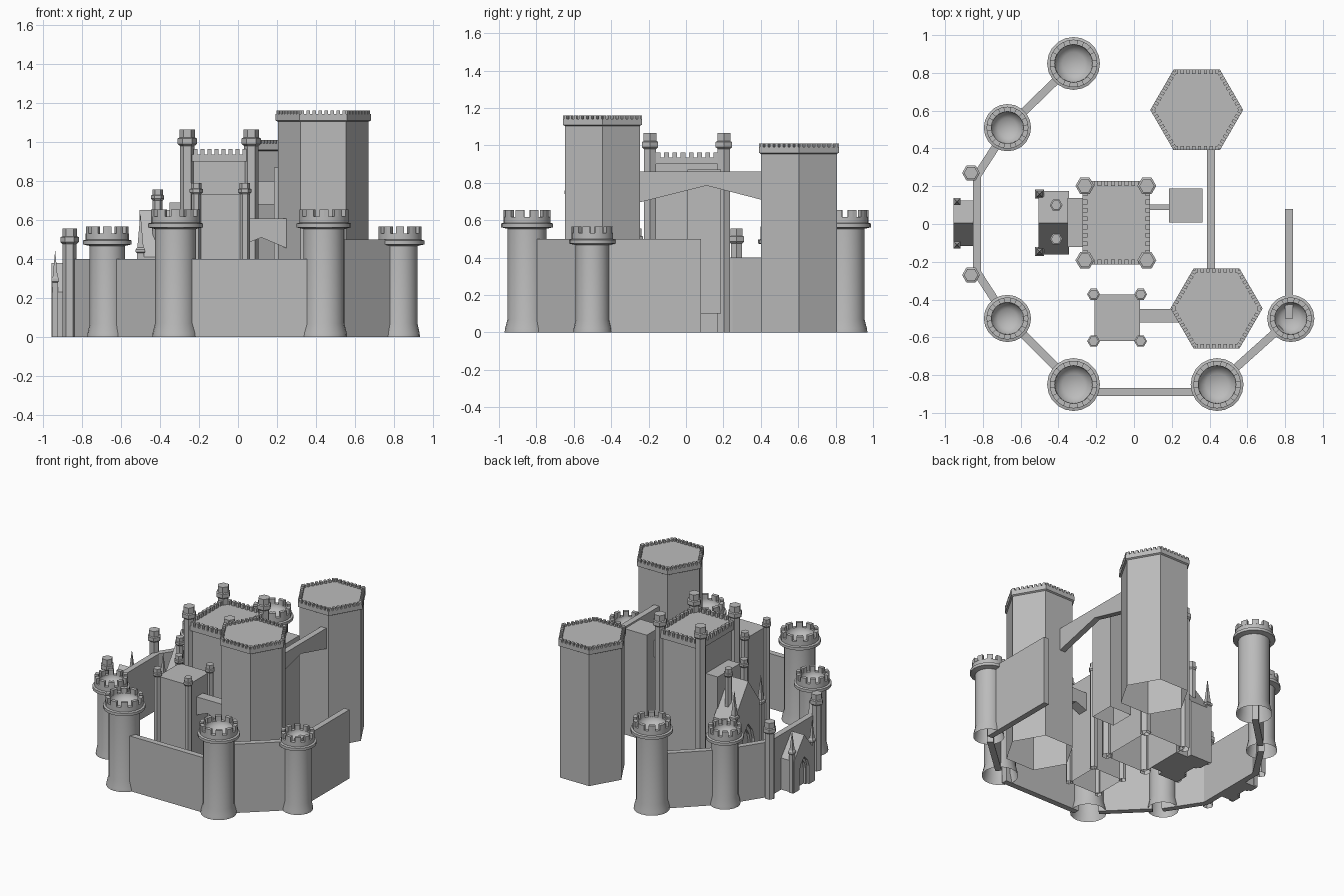
import bpy, bmesh
from math import sin, cos, pi, radians
from mathutils import Vector as V

cube = bpy.data.objects.get("Cube")
if cube:
    bpy.data.objects.remove(cube, do_unlink=True)

stone = bpy.data.materials.new("grey_stone")
stone.use_nodes = True
stone.diffuse_color = (0.5, 0.5, 0.5, 1)
stone.node_tree.nodes["Principled BSDF"].inputs["Base Color"].default_value = (0.5, 0.5, 0.5, 1)


def finish(name, bm, smooth=None, loc=(0, 0, 0), recalc=True):
    bmesh.ops.remove_doubles(bm, verts=bm.verts, dist=1e-5)
    if recalc:
        bmesh.ops.recalc_face_normals(bm, faces=bm.faces)
    mesh = bpy.data.meshes.new(name)
    bm.to_mesh(mesh)
    bm.free()
    mesh.materials.append(stone)
    ob = bpy.data.objects.new(name, mesh)
    ob.location = loc
    bpy.context.collection.objects.link(ob)
    if smooth:
        for o in bpy.context.selected_objects:
            o.select_set(False)
        ob.select_set(True)
        bpy.context.view_layer.objects.active = ob
        bpy.ops.object.shade_smooth_by_angle(angle=radians(smooth))
    return ob


def sweep(bm, pts, vec, open_start=False):
    """Extrude an outline along a vector."""
    a = [bm.verts.new(p) for p in pts]
    b = [bm.verts.new(V(p) + V(vec)) for p in pts]
    n = len(a)
    for i in range(n):
        j = (i + 1) % n
        bm.faces.new((a[i], a[j], b[j], b[i]))
    bm.faces.new(b)
    if not open_start:
        bm.faces.new(a[::-1])


def solid(name, pts, vec, open_start=False):
    bm = bmesh.new()
    sweep(bm, pts, vec, open_start)
    return finish(name, bm)


def box(name, x0, x1, y0, y1, z0, z1, open_start=False):
    return solid(name, [(x0, y0, z0), (x1, y0, z0), (x1, y1, z0), (x0, y1, z0)],
                 (0, 0, z1 - z0), open_start)


def ring(r, n, z=0, turn=0):
    return [(r * cos(turn + 2 * pi * i / n), r * sin(turn + 2 * pi * i / n), z) for i in range(n)]


def lathe(name, profile, n, loc, smooth=None, turn=0, recalc=True):
    bm = bmesh.new()
    rows = [[bm.verts.new(p) for p in ring(max(r, 1e-7), n, z, turn)] for r, z in profile]
    for a, b in zip(rows, rows[1:]):
        for i in range(n):
            j = (i + 1) % n
            bm.faces.new((a[i], a[j], b[j], b[i]))
    return finish(name, bm, smooth, (*loc, 0), recalc)


def crenellate(name, corners, z0, z1, depth, count):
    """Row of merlons just inside each edge of a counter-clockwise outline."""
    bm = bmesh.new()
    for p, q in zip(corners, corners[1:] + corners[:1]):
        p, q = V(p[:2]), V(q[:2])
        d = (q - p).normalized()
        inward = V((-d.y, d.x)) * depth
        for k in range(count):
            a = p.lerp(q, (k + 0.22) / count)
            b = p.lerp(q, (k + 0.78) / count)
            sweep(bm, [(*c, z0) for c in (a, b, b + inward, a + inward)], (0, 0, z1 - z0))
    finish(name, bm)


# Round wall towers: flared foot, flange, parapet, sunken deck, merlons
def round_tower(x, y, r, top):
    n, flange, par, inner = 20, r + 0.035, r + 0.021, r - 0.005
    sill = top - 0.036
    lathe("round_tower", [(r * 1.14, 0), (r * 1.12, 0.02), (r, 0.07), (r, top - 0.1),
          (flange, top - 0.092), (flange, top - 0.072), (par, top - 0.068),
          (par, sill), (inner, sill)], n, (x, y), 35)
    lathe("round_tower_deck", [(inner, sill), (inner * 0.97, sill - 0.025),
          (inner * 0.6, sill - 0.05), (0, sill - 0.06)], n, (x, y), 120, recalc=False)
    bm = bmesh.new()
    count = 10
    for k in range(count):
        angles = [2 * pi * (k + t) / count for t in (0.2, 0.5, 0.8)]
        pts = [(par * cos(a), par * sin(a), sill) for a in angles]
        pts += [(inner * cos(a), inner * sin(a), sill) for a in reversed(angles)]
        sweep(bm, pts, (0, 0, 0.036))
    finish("round_tower_merlons", bm, loc=(x, y, 0))


big, small = (0.105, 0.654), (0.09, 0.567)
for x, y, kind in ((-0.32, 0.85, big), (-0.67, 0.51, small), (-0.67, -0.5, small),
                   (-0.32, -0.85, big), (0.44, -0.85, big), (0.83, -0.5, small)):
    round_tower(x, y, *kind)


# Curtain walls
def wall(p, q, height, trim=0.07, thick=0.042):
    p, q = V(p), V(q)
    d = (q - p).normalized()
    p, q = p + d * trim, q - d * trim
    s = V((-d.y, d.x)) * thick / 2
    solid("curtain_wall", [(*c, 0) for c in (p - s, q - s, q + s, p + s)], (0, 0, height))


wall((-0.32, 0.85), (-0.67, 0.51), 0.4)
wall((-0.32, -0.85), (-0.67, -0.5), 0.4)
wall((-0.32, -0.89), (0.44, -0.89), 0.4)
wall((0.44, -0.85), (0.83, -0.5), 0.5)
wall((0.82, -0.5), (0.82, 0.08), 0.5, 0)
wall((-0.832, -0.27), (-0.832, 0.27), 0.4, 0)
for s in (-1, 1):
    wall((-0.67, s * 0.505), (-0.835, s * 0.25), 0.4, 0)


# Slender hexagonal turrets
def turret(name, x, y, r, top):
    s, c = r * 0.75, r * 1.7
    lathe(name, [(s, 0), (s, top - c), (r, top - c + 0.01), (r, top - c * 0.55),
          (r * 0.8, top - c * 0.5), (r * 0.8, top), (0, top)], 6, (x, y))


def pinnacle(x, y, r, base, top):
    lathe("pinnacle", [(r * 0.75, 0), (r * 0.75, base - 0.02), (r, base - 0.015), (r, base),
          (r * 0.65, base + 0.01), (0, top)], 4, (x, y), turn=pi / 4)


for s in (-1, 1):
    turret("gate_turret", -0.863, s * 0.27, 0.047, 0.556)

# Hexagonal great towers
for name, x, y, r, top in (("front_great_tower", 0.437, -0.447, 0.244, 1.16),
                           ("back_great_tower", 0.332, 0.604, 0.246, 1.01)):
    lathe(name, [(r - 0.012, 0), (r - 0.012, top - 0.056), (r, top - 0.05),
          (r, top - 0.018), (0, top - 0.018)], 6, (x, y))
    rim = [(x + p[0], y + p[1]) for p in ring(r, 6)]
    crenellate(name + "_merlons", rim, top - 0.018, top, 0.022, 8)

# Arched bridge between the great towers
solid("high_bridge", [(0.387, -0.27, 0.86), (0.387, -0.27, 0.69), (0.387, 0.11, 0.785),
                      (0.387, 0.42, 0.705), (0.387, 0.42, 0.86)], (0.043, 0, 0))

# Keep with corner turrets
box("keep", -0.255, 0.07, -0.2, 0.212, 0, 0.9, True)
box("keep_parapet", -0.272, 0.086, -0.215, 0.227, 0.9, 0.935)
crenellate("keep_merlons", [(-0.272, -0.215), (0.086, -0.215), (0.086, 0.227), (-0.272, 0.227)],
           0.935, 0.963, 0.026, 10)
for x in (-0.26, 0.068):
    for y in (-0.192, 0.202):
        turret("keep_turret", x, y, 0.05, 1.065)

# Side block joined to the keep
box("side_block", 0.184, 0.362, 0.008, 0.188, 0.1, 0.87, True)
box("side_block_bridge", 0.06, 0.2, 0.075, 0.103, 0.68, 0.8)

# Small house with corner turrets and its bridge to the front tower
box("small_house", -0.21, 0.032, -0.62, -0.372, 0, 0.73, True)
for x in (-0.214, 0.035):
    for y in (-0.62, -0.372):
        turret("house_turret", x, y, 0.034, 0.79)
solid("house_bridge", [(0.02, -0.522, 0.607), (0.02, -0.522, 0.47), (0.12, -0.522, 0.51),
                       (0.25, -0.522, 0.455), (0.25, -0.522, 0.607)], (0, 0.072, 0))


# Gabled buildings with a stepped pointed doorway facing -x
def gabled(name, x0, x1, yc, w, eave, ridge, door_w, door_h):
    def gable(x, door):
        pts = [(-w, 0), (w, 0), (w, eave), (0, ridge), (-w, eave)]
        if door:
            d, h = door_w * door, door_h * (0.6 + 0.4 * door)
            arch = [(-d, 0), (-d, h * 0.6), (-d * 0.7, h * 0.82), (0, h),
                    (d * 0.7, h * 0.82), (d, h * 0.6), (d, 0)]
            pts[1:1] = arch
        return [(x, yc + a, z) for a, z in pts]
    step = 0.018
    solid(name + "_door_frame", gable(x0, 1), (step, 0, 0))
    solid(name + "_inner_frame", gable(x0 + step, 0.72), (step, 0, 0))
    solid(name, gable(x0 + 2 * step, 0), (x1 - x0 - 2 * step, 0, 0))


gabled("gatehouse", -0.955, -0.84, 0.004, 0.12, 0.23, 0.38, 0.055, 0.22)
gabled("great_hall", -0.505, -0.345, 0.006, 0.168, 0.41, 0.65, 0.07, 0.34)
for s in (-1, 1):
    pinnacle(-0.937, 0.004 + s * 0.115, 0.027, 0.3, 0.445)
    pinnacle(-0.5, 0.006 + s * 0.152, 0.034, 0.45, 0.64)
    turret("hall_turret", -0.412, 0.01 + s * 0.09, 0.034, 0.757)
box("hall_link", -0.352, -0.25, -0.122, 0.138, 0, 0.69)
